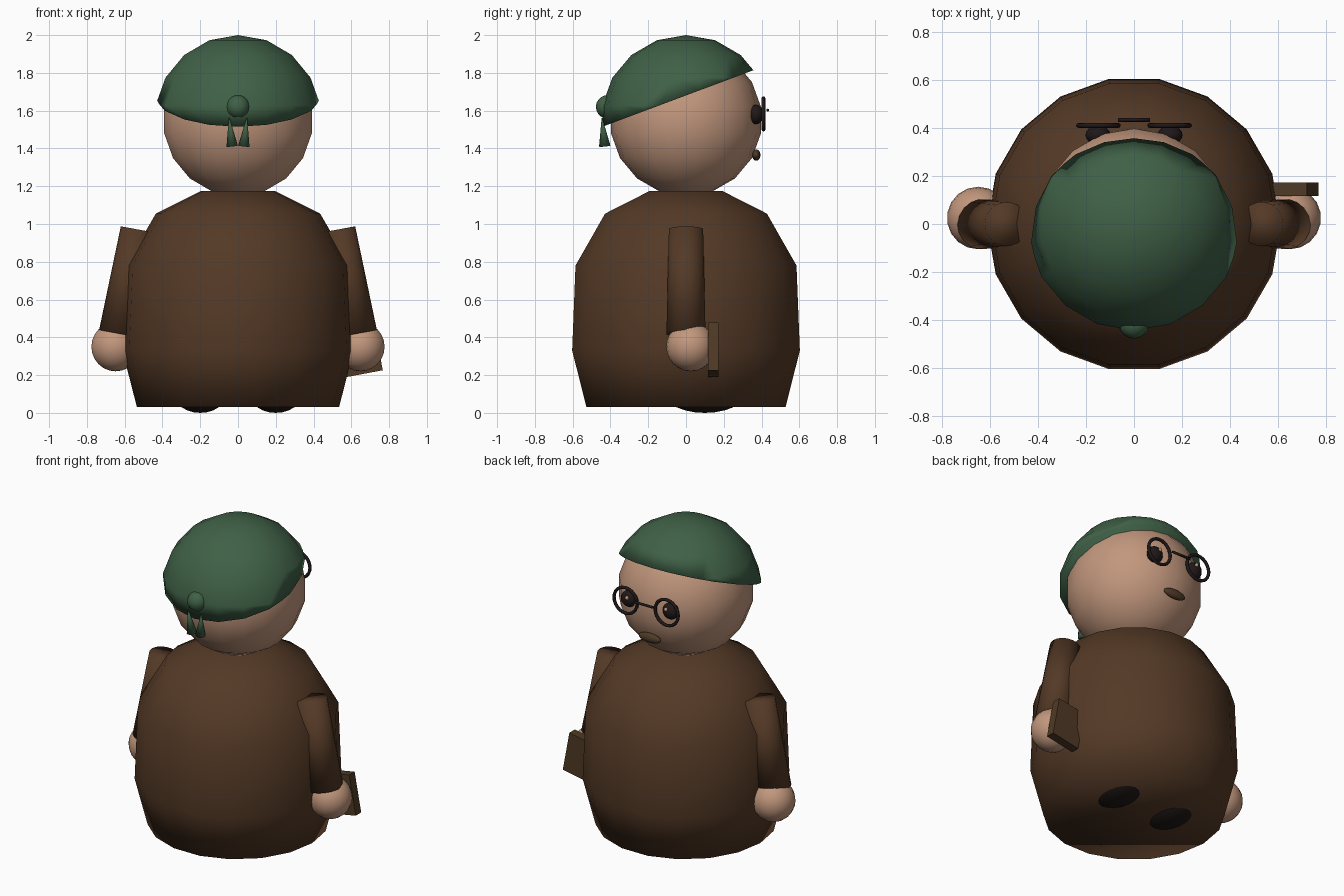
import bpy, bmesh
from math import radians, sin, cos, pi
from mathutils import Vector, Matrix

cube = bpy.data.objects.get("Cube")
if cube:
    bpy.data.objects.remove(cube)


def material(name, rgb):
    m = bpy.data.materials.new(name)
    m.use_nodes = True
    m.diffuse_color = (*rgb, 1)
    m.node_tree.nodes["Principled BSDF"].inputs["Base Color"].default_value = (*rgb, 1)
    return m


ROBE = material("robe brown", (0.088, 0.041, 0.019))
SKIN = material("skin", (0.54, 0.31, 0.205))
GREEN = material("cap green", (0.05, 0.118, 0.062))
BLACK = material("glossy black", (0.015, 0.009, 0.009))
WOOD = material("book brown", (0.078, 0.042, 0.019))


def finish(name, bm, mat, smooth=True):
    bmesh.ops.recalc_face_normals(bm, faces=bm.faces)
    mesh = bpy.data.meshes.new(name)
    for f in bm.faces:
        f.smooth = smooth
    bm.to_mesh(mesh)
    bm.free()
    mesh.materials.append(mat)
    ob = bpy.data.objects.new(name, mesh)
    bpy.context.collection.objects.link(ob)
    return ob


def ball(name, mat, loc, size, segs=18, rings=9, cut=None):
    bm = bmesh.new()
    bmesh.ops.create_uvsphere(bm, u_segments=segs, v_segments=rings, radius=1)
    bm.transform(Matrix.Translation(loc) @ Matrix.Diagonal((*size, 1)))
    if cut:
        point, normal = cut
        geom = bm.verts[:] + bm.edges[:] + bm.faces[:]
        bmesh.ops.bisect_plane(bm, geom=geom, plane_co=point, plane_no=normal, clear_inner=True)
        rim = [e for e in bm.edges if e.is_boundary]
        bmesh.ops.split_edges(bm, edges=[])
        bmesh.ops.contextual_create(bm, geom=rim)
    return finish(name, bm, mat)


def rod(name, mat, start, end, r1, r2, segs=18):
    a, b = Vector(start), Vector(end)
    bm = bmesh.new()
    bmesh.ops.create_cone(bm, cap_ends=True, segments=segs, radius1=r1, radius2=r2,
                          depth=(b - a).length)
    turn = (b - a).to_track_quat('Z', 'Y').to_matrix().to_4x4()
    bm.transform(Matrix.Translation((a + b) / 2) @ turn)
    return finish(name, bm, mat)


def lathe(name, mat, profile, segs=18):
    bm = bmesh.new()
    rings = [[bm.verts.new((r * cos(2 * pi * i / segs), r * sin(2 * pi * i / segs), z))
              for i in range(segs)] for r, z in profile]
    for low, high in zip(rings, rings[1:]):
        for i in range(segs):
            j = (i + 1) % segs
            bm.faces.new((low[i], low[j], high[j], high[i]))
    bm.faces.new(rings[0])
    bm.faces.new(rings[-1])
    return finish(name, bm, mat)


def ring(name, mat, centre, major, minor, segs=24, sides=8):
    # Torus standing upright in the xz plane
    bm = bmesh.new()
    loops = []
    for i in range(segs):
        a = 2 * pi * i / segs
        loop = []
        for k in range(sides):
            b = 2 * pi * k / sides
            r = major + minor * cos(b)
            loop.append(bm.verts.new(Vector(centre) + Vector((r * cos(a), minor * sin(b), r * sin(a)))))
        loops.append(loop)
    for i in range(segs):
        p, q = loops[i], loops[(i + 1) % segs]
        for k in range(sides):
            n = (k + 1) % sides
            bm.faces.new((p[k], q[k], q[n], p[n]))
    return finish(name, bm, mat)


# Robe and head
lathe("robe", ROBE, [(0.535, 0.03), (0.612, 0.33), (0.594, 0.78), (0.435, 1.055), (0.195, 1.175)])
ball("head", SKIN, (0, 0, 1.55), (0.403, 0.403, 0.403))

# Tilted cap with a knot and two tails
tilt = radians(20.5)
ball("cap", GREEN, (0, 0, 1.55), (0.45, 0.45, 0.45),
     cut=((0, -0.047, 1.663), (0, -sin(tilt), cos(tilt))))
ball("cap_knot", GREEN, (0, -0.415, 1.62), (0.062, 0.062, 0.062), 16, 10)

for side, s in (("left", 1), ("right", -1)):
    rod("cap_tail_" + side, GREEN, (s * 0.031, -0.43, 1.413), (s * 0.047, -0.445, 1.56), 0.031, 0.002, 12)

    # Limbs
    rod("arm_" + side, ROBE, (s * 0.632, 0, 0.42), (s * 0.53, 0, 0.971), 0.105, 0.092)
    ball("hand_" + side, SKIN, (s * 0.648, 0.025, 0.35), (0.13, 0.13, 0.13), 18, 12)
    ball("foot_" + side, BLACK, (s * 0.2, 0.1, 0.1), (0.14, 0.21, 0.1), 18, 12)

    # Eyes and spectacles
    ball("eye_" + side, BLACK, (s * 0.15, 0.37, 1.58), (0.052, 0.04, 0.052), 16, 10)
    ball("eye_glint_" + side, SKIN, (s * 0.14, 0.408, 1.6), (0.012, 0.012, 0.012), 10, 6)
    ring("spectacle_rim_" + side, BLACK, (s * 0.148, 0.41, 1.583), 0.083, 0.01)

rod("spectacle_bridge", BLACK, (-0.066, 0.433, 1.603), (0.066, 0.433, 1.603), 0.008, 0.008, 8)

# Mouth
ball("mouth", WOOD, (0, 0.372, 1.365), (0.08, 0.022, 0.03), 16, 10)

# Book in the left hand
bm = bmesh.new()
bmesh.ops.create_cube(bm, size=1)
bm.transform(Matrix.Translation((0.647, 0.144, 0.334)) @ Matrix.Rotation(radians(-10.6), 4, 'Y')
             @ Matrix.Diagonal((0.195, 0.056, 0.257, 1)))
finish("book", bm, WOOD, smooth=False)
